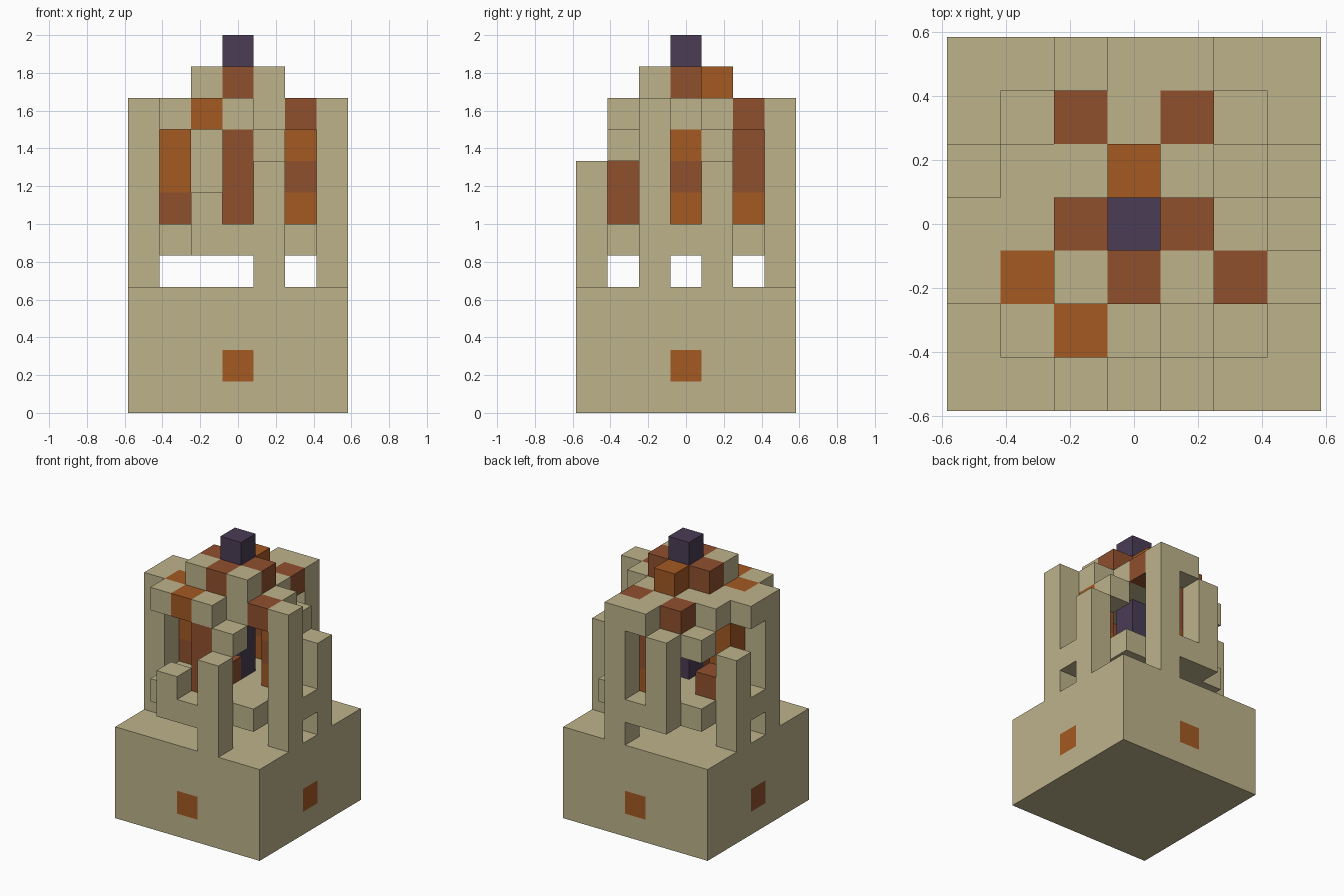
import bpy
import bmesh
from mathutils import Vector

if "Cube" in bpy.data.objects:
    bpy.data.objects.remove(bpy.data.objects["Cube"], do_unlink=True)

UNIT = 1 / 6  # edge length of one building block


def make_material(name, rgb):
    mat = bpy.data.materials.new(name)
    mat.use_nodes = True
    mat.diffuse_color = (*rgb, 1)
    mat.node_tree.nodes["Principled BSDF"].inputs["Base Color"].default_value = (*rgb, 1)
    return mat


MATERIALS = [
    make_material("sandstone", (0.51, 0.45, 0.26)),
    make_material("orange", (0.37, 0.10, 0.016)),
    make_material("rust_brown", (0.28, 0.08, 0.027)),
    make_material("dark_purple", (0.068, 0.045, 0.091)),
]
TAN, ORANGE, BROWN, PURPLE = range(4)

parts = {}


def fill(part, xs, ys, zs, colour=TAN):
    """Fill an inclusive range of blocks; a plain number means one block."""
    def span(v):
        return range(v[0], v[1] + 1) if isinstance(v, tuple) else (v,)
    for x in span(xs):
        for y in span(ys):
            for z in span(zs):
                for other in parts.values():
                    other.pop((x, y, z), None)
                parts.setdefault(part, {})[x, y, z] = colour


# Solid base with one coloured square on each side
fill("base", (-3, 3), (-3, 3), (0, 3))
for x, y, colour in ((0, -3, ORANGE), (3, 0, ORANGE), (0, 3, ORANGE), (-3, 0, BROWN)):
    fill("base", x, y, 1, colour)

# Raised floor
fill("floor", (-2, 2), (-2, 2), 5)

# Front frame
fill("front_frame", 1, -3, (4, 7))
fill("front_frame", 0, -3, 5)
fill("front_frame", -1, -3, (5, 6))

# Frame on the +x side
fill("left_frame", 3, -1, (4, 9))
fill("left_frame", 3, 0, 5)
fill("left_frame", 3, 1, (4, 7))

# Back frame with a lintel
fill("back_frame", 1, 3, (4, 9))
fill("back_frame", 0, 3, 5)
fill("back_frame", 0, 3, 9)
fill("back_frame", -1, 3, (5, 8))

# Frame on the -x side with a lintel
fill("right_frame", -3, -1, (4, 9))
fill("right_frame", -3, 0, 5)
fill("right_frame", -3, 0, 9)
fill("right_frame", -3, 1, (4, 7))

# Coloured inner columns, one in the middle of each side
columns = {
    (0, -2): (BROWN, BROWN, BROWN),
    (2, 0): (ORANGE, BROWN, ORANGE),
    (0, 2): (ORANGE, BROWN, BROWN),
    (-2, 0): (BROWN, ORANGE, ORANGE),
}
for (x, y), colours in columns.items():
    for level, colour in enumerate(colours):
        fill("inner_columns", x, y, 6 + level, colour)

# Low steps on the floor
fill("floor_steps", 0, -1, 6, BROWN)
fill("floor_steps", -2, 1, 6, BROWN)

# Eaves hanging just below the roof
for x, y in ((1, -2), (2, 1), (-2, 2)):
    fill("eaves", x, y, 8)

# Lower roof
fill("lower_roof", (-1, 1), (-1, 2), 9)
fill("lower_roof", -2, (-2, 1), 9)
fill("lower_roof", (-1, 0), -2, 9)
fill("lower_roof", 2, 0, 9)
for x, y, colour in ((-1, 2, BROWN), (1, 2, BROWN), (2, -1, BROWN),
                     (-2, -1, ORANGE), (-1, -2, ORANGE)):
    fill("lower_roof", x, y, 9, colour)

# Upper roof
fill("upper_roof", (-1, 1), -1, 10)
for x, y, colour in ((0, -1, BROWN), (-1, 0, BROWN), (1, 0, BROWN), (0, 1, ORANGE)):
    fill("upper_roof", x, y, 10, colour)

# Central core and finial
fill("core", 0, 0, (6, 11), PURPLE)

# Turn each part into a mesh of its exposed block faces
occupied = {cell for cells in parts.values() for cell in cells}
for name, cells in parts.items():
    bm = bmesh.new()
    for cell, colour in cells.items():
        centre = Vector(cell) + Vector((0, 0, 0.5))
        for axis in range(3):
            for sign in (-1, 1):
                normal = Vector((0, 0, 0))
                normal[axis] = sign
                if tuple(int(c + n) for c, n in zip(cell, normal)) in occupied:
                    continue
                u = Vector((0, 0, 0))
                u[(axis + 1) % 3] = 0.5
                v = normal.cross(u)
                middle = centre + normal / 2
                corners = (middle - u - v, middle + u - v, middle + u + v, middle - u + v)
                face = bm.faces.new([bm.verts.new(c * UNIT) for c in corners])
                face.material_index = colour
    bmesh.ops.remove_doubles(bm, verts=bm.verts, dist=0.001)
    mesh = bpy.data.meshes.new(name)
    bm.to_mesh(mesh)
    bm.free()
    for mat in MATERIALS:
        mesh.materials.append(mat)
    bpy.context.collection.objects.link(bpy.data.objects.new(name, mesh))
